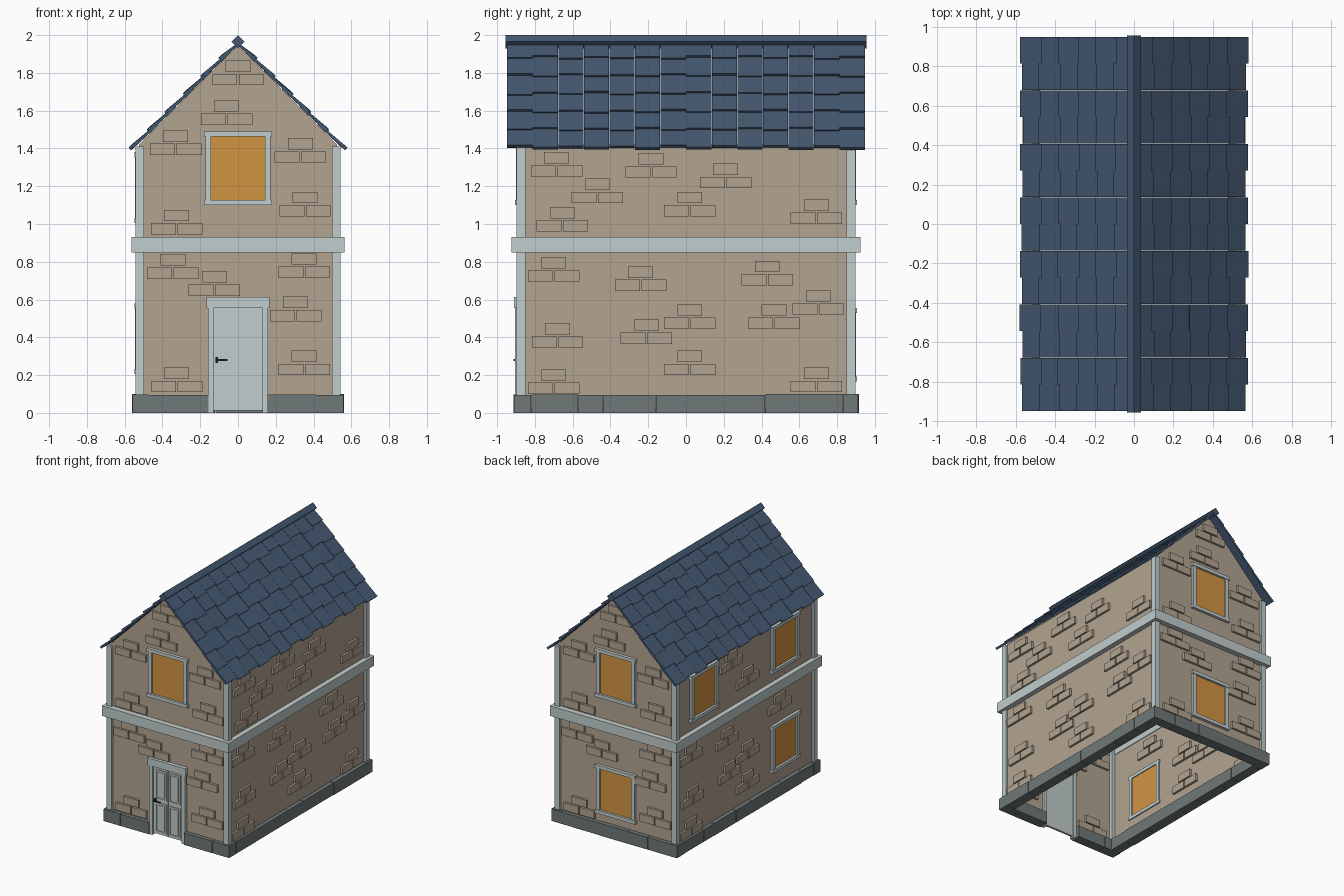
import bpy, bmesh, random
from mathutils import Vector

if "Cube" in bpy.data.objects:
    bpy.data.objects.remove(bpy.data.objects["Cube"])

random.seed(4)

def material(name, r, g, b):
    m = bpy.data.materials.new(name)
    m.diffuse_color = (r, g, b, 1)
    m.use_nodes = True
    m.node_tree.nodes["Principled BSDF"].inputs["Base Color"].default_value = m.diffuse_color
    return m

WALL = material("tan plaster", 0.45, 0.37, 0.285)
TRIM = material("pale grey trim", 0.54, 0.61, 0.61)
STONE = material("dark grey stone", 0.16, 0.19, 0.19)
ROOF = material("slate blue", 0.058, 0.098, 0.165)
GLASS = material("amber glass", 0.65, 0.30, 0.055)
METAL = material("black metal", 0.02, 0.022, 0.025)

HX, HY = 0.525, 0.88            # wall half sizes
APEX = 1.945                    # wall apex; roof slope is 45 degrees

# Each wall: maps (along, outward distance, z) to world, and its distance
SIDES = {
    "front": (lambda u, d, z: (u, -d, z), HY),
    "back": (lambda u, d, z: (-u, d, z), HY),
    "right": (lambda u, d, z: (d, u, z), HX),
    "left": (lambda u, d, z: (-d, -u, z), HX),
}

def finish(name, bm, mat):
    bmesh.ops.recalc_face_normals(bm, faces=bm.faces[:])
    me = bpy.data.meshes.new(name)
    bm.to_mesh(me)
    bm.free()
    me.materials.append(mat)
    ob = bpy.data.objects.new(name, me)
    bpy.context.collection.objects.link(ob)
    return ob

def hexa(bm, pts):
    """Six-sided block from two rings of four points."""
    v = [bm.verts.new(p) for p in pts]
    for f in ((0, 1, 2, 3), (4, 5, 6, 7), (0, 1, 5, 4), (1, 2, 6, 5), (2, 3, 7, 6), (3, 0, 4, 7)):
        bm.faces.new([v[i] for i in f])

def side_boxes(name, mat, side, boxes):
    """Boxes (u0, u1, d0, d1, z0, z1); d is measured from the wall plane."""
    to_world, dist = SIDES[side]
    bm = bmesh.new()
    for u0, u1, d0, d1, z0, z1 in boxes:
        hexa(bm, [to_world(u, dist + d, z) for d in (d0, d1)
                  for u, z in ((u0, z0), (u1, z0), (u1, z1), (u0, z1))])
    return finish(name, bm, mat)

# Wall shell, open below and above
bm = bmesh.new()
profile = [(-HX, 0.02), (HX, 0.02), (HX, APEX - HX), (0, APEX), (-HX, APEX - HX)]
f = [bm.verts.new((x, -HY, z)) for x, z in profile]
b = [bm.verts.new((x, HY, z)) for x, z in profile]
bm.faces.new(f)
bm.faces.new(b[::-1])
for i, j in ((1, 2), (4, 0)):
    bm.faces.new((f[i], b[i], b[j], f[j]))
bm.faces.ensure_lookup_table()
finish("walls", bm, WALL)

# Corner posts
for sx in (-1, 1):
    for s in ("front", "back"):
        u0, u1 = sorted((sx * 0.497, sx * 0.543))
        side_boxes(s + "_corner_post", TRIM, s, [(u0, u1, -0.03, 0.017, 0.08, 1.41)])

# Storey band
for s, w in (("front", 0.565), ("back", 0.565), ("right", 0.925), ("left", 0.925)):
    side_boxes(s + "_storey_band", TRIM, s, [(-w, w, -0.005, 0.045 if w < 0.9 else 0.04, 0.85, 0.93)])

# Foundation stones of uneven length
long_cuts = [-0.91, -0.82, -0.57, -0.44, -0.16, 0.04, 0.42, 0.67, 0.83, 0.91]
runs = {
    "front": [[-0.56, -0.41, -0.155], [0.155, 0.41, 0.56]],
    "back": [[-0.56, -0.36, -0.13, 0.12, 0.3, 0.56]],
    "right": [long_cuts],
    "left": [long_cuts],
}
for s, parts in runs.items():
    boxes = []
    for cuts in parts:
        for a, c in zip(cuts, cuts[1:]):
            j = random.uniform(0, 0.006)
            boxes.append((a + 0.001, c - 0.001, -0.05, 0.03 + j, 0, 0.094 + j))
    side_boxes(s + "_foundation", STONE, s, boxes)

# Windows: (side, centre along wall, bottom z)
windows = [("front", 0, 1.10), ("back", 0, 1.10), ("back", 0, 0.165),
           ("left", -0.53, 1.005), ("left", 0.5, 1.005), ("left", 0.5, 0.205)]
for s, c, z in windows:
    h = 0.39 if s != "left" else 0.375
    side_boxes(s + "_window_pane", GLASS, s, [(c - 0.148, c + 0.148, -0.002, 0.006, z + 0.02, z + h - 0.02)])
    side_boxes(s + "_window_frame", TRIM, s, [
        (c - 0.18, c + 0.18, -0.01, 0.024, z, z + 0.027),
        (c - 0.18, c + 0.18, -0.01, 0.024, z + h - 0.027, z + h),
        (c - 0.172, c - 0.142, -0.01, 0.019, z + 0.027, z + h - 0.027),
        (c + 0.142, c + 0.172, -0.01, 0.019, z + 0.027, z + h - 0.027)])

# Door frame, leaves, panels and handle
side_boxes("door_frame", TRIM, "front", [
    (-0.16, -0.13, -0.02, 0.024, 0, 0.56), (0.13, 0.16, -0.02, 0.024, 0, 0.56),
    (-0.168, 0.168, -0.02, 0.03, 0.555, 0.613)])
side_boxes("door_leaves", TRIM, "front", [(-0.13, -0.001, -0.01, 0.008, 0.012, 0.555),
                                          (0.001, 0.13, -0.01, 0.008, 0.012, 0.555)])
rings, fields = [], []
for c in (-0.06, 0.06):
    for z0, z1 in ((0.03, 0.265), (0.295, 0.53)):
        a, e = c - 0.048, c + 0.048
        rings += [(a, e, 0, 0.014, z0, z0 + 0.01), (a, e, 0, 0.014, z1 - 0.01, z1),
                  (a, a + 0.01, 0, 0.014, z0 + 0.01, z1 - 0.01),
                  (e - 0.01, e, 0, 0.014, z0 + 0.01, z1 - 0.01)]
        fields.append((a + 0.018, e - 0.018, 0, 0.012, z0 + 0.018, z1 - 0.018))
side_boxes("door_panels", TRIM, "front", rings + fields)
side_boxes("door_handle", METAL, "front", [(-0.119, -0.105, 0.005, 0.018, 0.265, 0.295),
                                           (-0.116, -0.108, 0.018, 0.03, 0.276, 0.284),
                                           (-0.118, -0.055, 0.026, 0.034, 0.276, 0.284)])

# Raised brick clusters: (centre, bottom z), one brick above two
front_spots = [(0, 1.735), (-0.06, 1.525), (-0.33, 1.365), (0.33, 1.325), (0.355, 1.04), (-0.325, 0.945),
               (-0.345, 0.71), (0.35, 0.715), (-0.125, 0.62), (0.305, 0.485), (0.35, 0.2), (-0.325, 0.11)]
side_spots = [(-0.685, 1.25), (-0.47, 1.11), (-0.185, 1.245), (0.21, 1.19), (0.02, 1.04), (-0.655, 0.96),
              (0.69, 1.0), (-0.7, 0.695), (-0.24, 0.645), (0.43, 0.675), (0.02, 0.445), (0.465, 0.445),
              (0.7, 0.52), (-0.21, 0.365), (-0.68, 0.345), (0.02, 0.2), (0.69, 0.11), (-0.7, 0.1)]
for s in SIDES:
    boxes = []
    for u, z in (front_spots if s in ("front", "back") else side_spots):
        if s in ("back", "left") and any(w == s and abs(u - c) < 0.3 and abs(z + 0.065 - wz - 0.19) < 0.25
                                         for w, c, wz in windows):
            continue
        for du, dz in ((0, 0.07), (-0.07, 0), (0.07, 0)):
            boxes.append((u + du - 0.066, u + du + 0.066, -0.018, 0.018, z + dz, z + dz + 0.06))
    side_boxes(s + "_bricks", WALL, s, boxes)

# Roof tiles: six overlapping rows per slope, lower ends lifted
COLS, ROWS = 14, 6
for sx, label in ((-1, "left"), (1, "right")):
    bm = bmesh.new()
    for r in range(ROWS):
        for c in range(COLS):
            y0 = -0.948 + c * 1.896 / COLS
            y1 = y0 + 1.896 / COLS
            low = 0.553 - 0.095 * r + (0.005 if (c + r) % 2 else -0.005) + random.uniform(-0.003, 0.003)
            top = max(low - 0.125, 0.0)
            lift = random.uniform(0, 0.004)
            pts = []
            for y in (y0 + 0.001, y1 - 0.001):
                for u, n in ((low, 0.006 + lift), (low, 0.024 + lift), (top, 0.012), (top, 0.0)):
                    k = n * 0.7071
                    pts.append((sx * (u + k), y, APEX - u + k))
            hexa(bm, pts)
    finish(label + "_roof_tiles", bm, ROOF)

# Ridge beam, square set on its corner
bm = bmesh.new()
hexa(bm, [(x, y, 1.965 + z) for y in (-0.955, 0.955)
          for x, z in ((0, -0.035), (0.035, 0), (0, 0.035), (-0.035, 0))])
finish("ridge_beam", bm, ROOF)
